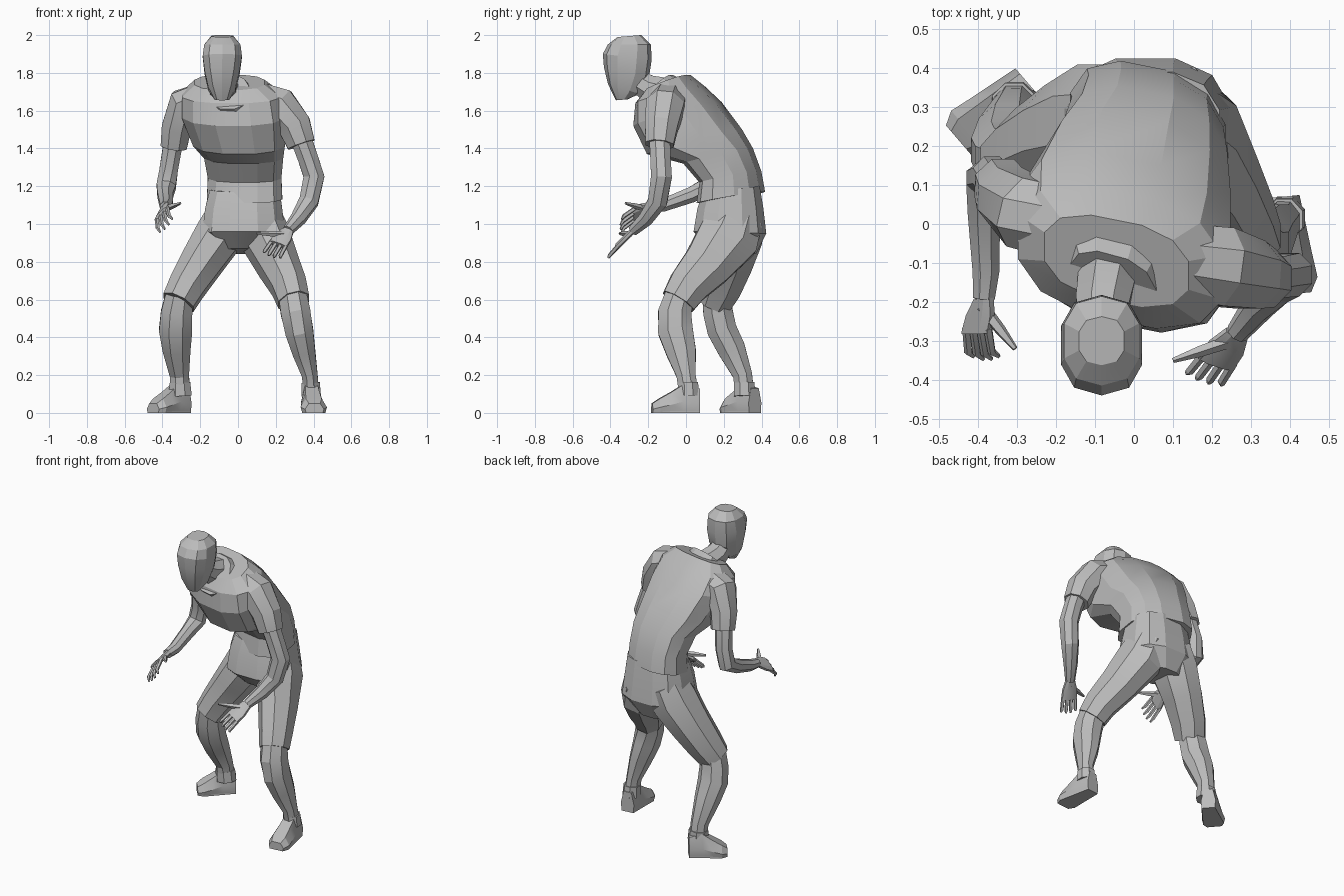
import bpy, bmesh
from math import cos, sin, pi, radians
from mathutils import Vector

cube = bpy.data.objects.get("Cube")
if cube:
    bpy.data.objects.remove(cube)

grey = bpy.data.materials.new("plain grey")
grey.use_nodes = True
grey.diffuse_color = (0.5, 0.5, 0.5, 1)
grey.node_tree.nodes["Principled BSDF"].inputs["Base Color"].default_value = (0.5, 0.5, 0.5, 1)

X, Y = Vector((1, 0, 0)), Vector((0, 1, 0))


def loft(name, rings):
    """Skin a list of equal rings into a closed mesh."""
    bm = bmesh.new()
    rows = [[bm.verts.new(p) for p in ring] for ring in rings]
    n = len(rows[0])
    for a, b in zip(rows, rows[1:]):
        for i in range(n):
            j = (i + 1) % n
            bm.faces.new((a[i], a[j], b[j], b[i]))
    bm.faces.new(rows[0][::-1])
    bm.faces.new(rows[-1])
    bmesh.ops.recalc_face_normals(bm, faces=bm.faces)
    mesh = bpy.data.meshes.new(name)
    bm.to_mesh(mesh)
    bm.free()
    mesh.materials.append(grey)
    ob = bpy.data.objects.new(name, mesh)
    bpy.context.collection.objects.link(ob)
    bpy.ops.object.select_all(action="DESELECT")
    ob.select_set(True)
    bpy.context.view_layer.objects.active = ob
    bpy.ops.object.shade_smooth_by_angle(angle=radians(20))
    return ob


def squash(v):
    """Make a circle slightly boxy."""
    return (1 if v > 0 else -1) * abs(v) ** 0.8


def body(name, rows, twist=0.0, n=12):
    """Loft rings given as front y, z, back y, z, centre x, half width."""
    rings = []
    for fy, fz, by, bz, cx, rx in rows:
        ring = []
        for i in range(n):
            a = 2 * pi * (i + 0.5) / n
            dx, s = rx * squash(cos(a)), squash(sin(a)) / squash(cos(pi / n))
            ring.append((cx + dx, (fy + by + s * (by - fy)) / 2 - twist * dx,
                         (fz + bz + s * (bz - fz)) / 2))
        rings.append(ring)
    return loft(name, rings)


def tube(name, rows, ref=X, n=8):
    """Limb along a path of x, y, z, radius and optional second radius."""
    pts = [Vector(r[:3]) for r in rows]
    rings = []
    for i, r in enumerate(rows):
        t = (pts[min(i + 1, len(pts) - 1)] - pts[max(i - 1, 0)]).normalized()
        u = (ref - t * t.dot(ref)).normalized()
        v = t.cross(u)
        rings.append([pts[i] + u * r[3] * cos(2 * pi * (k + 0.5) / n)
                      + v * r[-1] * sin(2 * pi * (k + 0.5) / n) for k in range(n)])
    return loft(name, rings)


def shoe(name, heel, toe):
    """Low shoe from heel to toe on the ground."""
    heel, toe = Vector(heel), Vector(toe)
    side = (toe - heel).cross(Vector((0, 0, 1))).normalized()
    rings = []
    for t, w, h in ((0, .045, .13), (.35, .055, .15), (.6, .062, .11), (.85, .07, .075), (1, .05, .05)):
        c = heel.lerp(toe, t)
        rings.append([c + side * w * s + Vector((0, 0, h * f)) for s, f in
                      ((-.9, .07), (-1, .4), (-.6, 1), (.6, 1), (1, .4), (.9, .07))])
    loft(name, rings)
    # flat sole
    loft(name + "_sole", [[p - Vector((0, 0, p.z - z)) for ring in (rings[0], rings[1], rings[3], rings[4])
                           for p in ring[:1]] +
                          [p - Vector((0, 0, p.z - z)) for ring in (rings[4], rings[3], rings[1], rings[0])
                           for p in ring[-1:]] for z in (0, .02)])


def hand(name, wrist, knuckle, tip, spread, thumb):
    """Palm, four curled fingers and a thumb."""
    w, k, e, s, th = map(Vector, (wrist, knuckle, tip, spread, thumb))
    thick = (k - w).cross(s).normalized() * 0.016
    rings = []
    for c, f in ((w, .6), (w.lerp(k, .5), .95), (k, 1)):
        half = s * f
        rings.append([c - half - thick * .5, c - half + thick * .5, c - half * .5 + thick,
                      c + half * .5 + thick, c + half + thick * .5, c + half - thick * .5,
                      c + half * .5 - thick, c - half * .5 - thick])
    loft(name + "_palm", rings)
    for i in range(4):
        off = s * (i - 1.5) * 0.55
        short = 1 - 0.1 * abs(i - 1.5)
        end = k + (e - k) * short + off * 1.2
        mid = (k + off).lerp(end, .55) + (k - w) * .18
        tube(name + "_finger", [(*(k + off - (k - w) * .15), .012), (*mid, .011), (*end, .006)],
             ref=s.normalized(), n=5)
    base = w.lerp(k, .25)
    tube(name + "_thumb", [(*base, .018), (*base.lerp(th, .55), .015), (*th, .007)],
         ref=thick.normalized(), n=5)


# Head, neck and collar
body("head", [(-.37, 1.655, -.31, 1.66, -.085, .04), (-.41, 1.74, -.25, 1.69, -.085, .075),
              (-.43, 1.83, -.2, 1.78, -.084, .097), (-.435, 1.9, -.187, 1.87, -.083, .108),
              (-.41, 1.95, -.19, 1.95, -.083, .1), (-.36, 1.99, -.24, 2.0, -.083, .06)], n=10)
tube("neck", [(-.06, -.08, 1.69, .085), (-.08, -.2, 1.72, .075), (-.085, -.3, 1.78, .06)])
body("collar", [(-.23, 1.58, -.03, 1.76, -.05, .14), (-.26, 1.61, -.08, 1.79, -.055, .115)], .27)

# Shirt
body("shirt", [(.07, 1.11, .405, 1.17, .035, .205), (.085, 1.22, .385, 1.28, .035, .2),
               (.0, 1.32, .34, 1.4, .03, .215), (-.19, 1.37, .28, 1.5, .005, .25)
               , (-.26, 1.52, .17, 1.645, -.025, .28), (-.25, 1.64, .08, 1.73, -.035, .27),
               (-.2, 1.71, .01, 1.79, -.045, .19)], .2)
tube("left_sleeve", [(.1, -.09, 1.66, .1), (.22, -.11, 1.62, .11), (.3, -.13, 1.52, .095),
                     (.335, -.14, 1.42, .08)], Y)
tube("right_sleeve", [(-.17, 0, 1.66, .1), (-.28, .03, 1.63, .1), (-.325, .07, 1.51, .085),
                      (-.34, .1, 1.41, .075)], Y)

# Arms
tube("left_arm", [(.33, -.14, 1.46, .06), (.37, -.135, 1.35, .058), (.402, -.13, 1.25, .06),
                  (.375, -.15, 1.12, .055), (.32, -.21, 1.03, .043), (.265, -.28, .965, .03)])
tube("right_arm", [(-.34, .09, 1.45, .055), (-.365, .125, 1.3, .053), (-.38, .115, 1.2, .055),
                   (-.385, .03, 1.155, .045), (-.38, -.12, 1.1, .037), (-.385, -.19, 1.09, .03)])
hand("left_hand", (.265, -.28, .965), (.21, -.355, .89), (.175, -.405, .825), (.045, -.015, -.015),
     (.1, -.35, .95))
hand("right_hand", (-.385, -.19, 1.09), (-.405, -.28, 1.05), (-.375, -.35, .98), (-.033, 0, -.035),
     (-.305, -.32, 1.11))

# Trousers
body("trouser_seat", [(.09, 1.17, .39, 1.2, .035, .19), (.06, 1.08, .41, 1.08, .03, .21),
                      (.04, .96, .425, .95, .03, .225), (.13, .87, .37, .84, .02, .12)])
tube("left_trouser_leg", [(.11, .27, 1.04, .12, .15), (.145, .225, .93, .135, .175),
                          (.215, .11, .78, .115, .14), (.27, .01, .67, .1, .115),
                          (.295, -.04, .59, .09, .1)])
tube("right_trouser_leg", [(-.05, .27, 1.05, .12, .15), (-.1, .255, .94, .135, .165),
                           (-.19, .225, .8, .12, .14), (-.27, .185, .67, .105, .12),
                           (-.315, .15, .585, .095, .1)])

# Shins
tube("left_shin", [(.285, -.03, .64, .08), (.305, -.06, .53, .085, .095), (.325, -.055, .43, .08, .1),
                   (.35, -.025, .32, .065, .085), (.38, .0, .2, .045, .055), (.388, .015, .1, .045, .055)])
tube("right_shin", [(-.31, .16, .62, .08), (-.325, .17, .53, .09, .085), (-.33, .19, .44, .095, .085),
                    (-.325, .24, .34, .08, .08), (-.31, .3, .2, .055, .055), (-.305, .31, .1, .055, .055)])

# Shoes and ankle cuffs
shoe("left_shoe", (.38, .07, 0), (.405, -.18, 0))
shoe("right_shoe", (-.275, .365, 0), (-.45, .215, 0))
tube("left_cuff", [(.388, .015, .09, .055, .06), (.385, .012, .16, .052, .056)])
tube("right_cuff", [(-.305, .31, .09, .065, .06), (-.308, .308, .16, .06, .058)])
